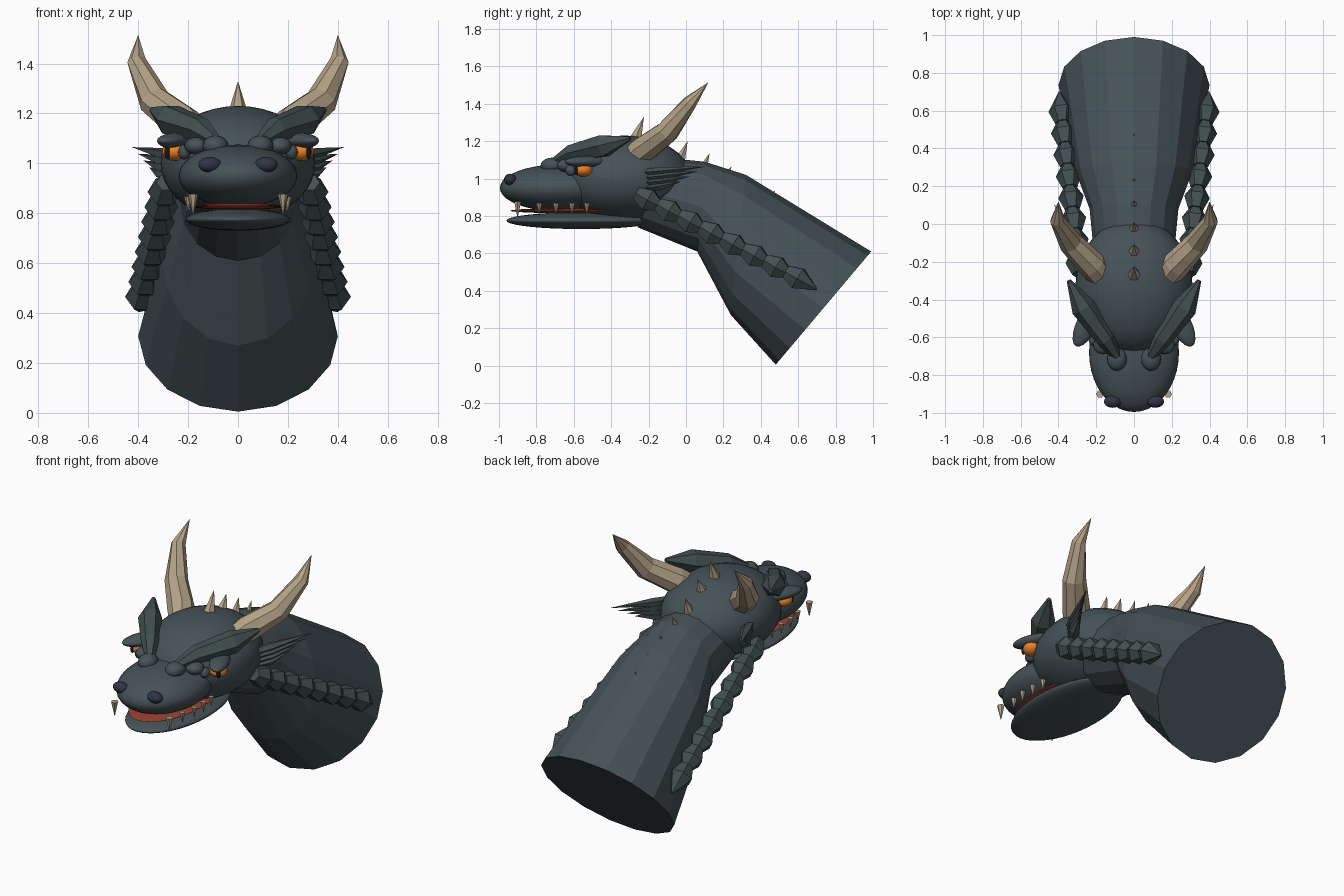
import bpy, bmesh, math
from mathutils import Vector

if "Cube" in bpy.data.objects:
    bpy.data.objects.remove(bpy.data.objects["Cube"])


def material(name, rgb):
    m = bpy.data.materials.new(name)
    m.use_nodes = True
    m.diffuse_color = (*rgb, 1)
    m.node_tree.nodes["Principled BSDF"].inputs["Base Color"].default_value = (*rgb, 1)
    return m


SLATE = material("slate_skin", (0.06, 0.085, 0.095))
SCALE = material("scale_slate", (0.055, 0.08, 0.082))
HORN = material("horn_tan", (0.45, 0.36, 0.24))
ORANGE = material("eye_orange", (0.80, 0.22, 0.02))
BLACK = material("pupil_black", (0.008, 0.008, 0.01))
NOSTRIL = material("nostril_indigo", (0.032, 0.034, 0.06))
RED = material("mouth_red", (0.33, 0.05, 0.03))


def skin_rings(name, rings, mat):
    """Loft a closed surface through rings of points."""
    bm = bmesh.new()
    loops = [[bm.verts.new(p) for p in ring] for ring in rings]
    n = len(loops[0])
    for a, b in zip(loops, loops[1:]):
        for i in range(n):
            j = (i + 1) % n
            bm.faces.new((a[i], a[j], b[j], b[i]))
    bm.faces.new(loops[0][::-1])
    bm.faces.new(loops[-1])
    bmesh.ops.remove_doubles(bm, verts=bm.verts, dist=0.0004)
    bmesh.ops.recalc_face_normals(bm, faces=bm.faces)
    mesh = bpy.data.meshes.new(name)
    bm.to_mesh(mesh)
    bm.free()
    mesh.materials.append(mat)
    obj = bpy.data.objects.new(name, mesh)
    bpy.context.collection.objects.link(obj)
    return obj


def spike(name, path, radii, mat, sides=6, flat=1.0):
    """Faceted tapering tube along a path; flat squashes it vertically."""
    pts = [Vector(p) for p in path]
    rings = []
    for k, p in enumerate(pts):
        d = (pts[min(k + 1, len(pts) - 1)] - pts[max(k - 1, 0)]).normalized()
        ref = Vector((0, 0, 1)) if abs(d.z) < 0.9 else Vector((0, -1, 0))
        u = d.cross(ref).normalized()
        v = u.cross(d) * flat
        angles = [2 * math.pi * i / sides for i in range(sides)]
        rings.append([p + (u * math.cos(t) + v * math.sin(t)) * radii[k] for t in angles])
    return skin_rings(name, rings, mat)


def ellipsoid(name, centre, size, mat, tilt=(0, 0, 0), segments=32):
    bpy.ops.mesh.primitive_uv_sphere_add(segments=segments, ring_count=segments // 2,
                                         radius=1, location=centre, rotation=tilt)
    obj = bpy.context.object
    obj.name = name
    obj.scale = size
    obj.data.materials.append(mat)
    bpy.ops.object.shade_smooth()
    return obj


# Neck: slanted elliptical rings given by lower edge, upper edge and half width
neck_rings = []
for low, high, width in [((-0.26, 0.74), (-0.10, 1.11), 0.21),
                         ((0.06, 0.61), (0.10, 1.09), 0.235),
                         ((0.24, 0.27), (0.32, 1.02), 0.31),
                         ((0.48, 0.005), (0.99, 0.61), 0.40)]:
    lo, hi = Vector((0, *low)), Vector((0, *high))
    mid, half = (lo + hi) / 2, (hi - lo) / 2
    angles = [2 * math.pi * i / 16 for i in range(16)]
    neck_rings.append([mid + half * math.cos(t) + Vector((width * math.sin(t), 0, 0))
                       for t in angles])
skin_rings("neck", neck_rings, SLATE)

# Head masses
ellipsoid("skull", (0, -0.33, 1.0), (0.31, 0.36, 0.23), SLATE, segments=40)
ellipsoid("snout", (0, -0.68, 0.95), (0.238, 0.315, 0.125), SLATE, segments=40)
ellipsoid("lower_jaw", (0, -0.56, 0.775), (0.21, 0.40, 0.045), SLATE, segments=40)
ellipsoid("mouth_lining", (0, -0.60, 0.828), (0.185, 0.34, 0.014), RED)

# Spine spikes, shrinking towards the back
for i in range(7):
    y = -0.28 + 0.122 * i
    z = (1.215, 1.195, 1.12, 1.07, 1.03, 0.985, 0.92)[i]
    tip = (1.33, 1.265, 1.2, 1.135, 1.065, 1.0, 0.94)[i]
    spike(f"spine_spike_{i + 1}", [(0, y, z - 0.03), (0, y + 0.055 - 0.005 * i, tip)],
          [0.045 - 0.005 * i, 0], HORN)

for s, side in ((1, "left"), (-1, "right")):
    # Horns
    spike(f"{side}_horn",
          [(s * 0.18, -0.27, 1.12), (s * 0.22, -0.22, 1.16), (s * 0.335, -0.10, 1.25),
           (s * 0.405, 0.02, 1.405), (s * 0.40, 0.12, 1.515)],
          [0.07, 0.075, 0.064, 0.04, 0], HORN, 8)

    # Brow crests and lumps
    spike(f"{side}_brow_crest",
          [(s * 0.09, -0.70, 1.09), (s * 0.15, -0.61, 1.135),
           (s * 0.27, -0.44, 1.175), (s * 0.345, -0.30, 1.215)],
          [0.025, 0.05, 0.065, 0.012], SCALE, 6)
    ellipsoid(f"{side}_inner_brow", (s * 0.09, -0.715, 1.07), (0.052, 0.062, 0.042), SLATE, segments=20)
    ellipsoid(f"{side}_middle_brow", (s * 0.165, -0.64, 1.07), (0.05, 0.05, 0.035), SLATE, segments=20)
    ellipsoid(f"{side}_upper_eyelid", (s * 0.25, -0.53, 1.09), (0.055, 0.13, 0.032), SLATE,
              (0, 0, s * 0.45), 20)
    ellipsoid(f"{side}_lower_eyelid", (s * 0.215, -0.615, 1.045), (0.025, 0.03, 0.03), SLATE, segments=16)

    # Eyes
    ellipsoid(f"{side}_eye", (s * 0.255, -0.55, 1.047), (0.05, 0.05, 0.037), ORANGE, segments=24)
    ellipsoid(f"{side}_pupil", (s * 0.283, -0.587, 1.047), (0.012, 0.012, 0.028), BLACK, segments=16)

    # Nostrils
    ellipsoid(f"{side}_nostril", (s * 0.113, -0.94, 0.995), (0.046, 0.033, 0.031), NOSTRIL, segments=20)

    # Teeth: one fang followed by smaller ones
    for i, (x, y) in enumerate([(0.18, -0.90), (0.185, -0.785), (0.20, -0.695),
                                (0.20, -0.61), (0.195, -0.53)]):
        big = i == 0
        spike(f"{side}_tooth_{i + 1}",
              [(s * x, y, 0.878 if big else 0.868), (s * x, y, 0.795 if big else 0.81)],
              [0.021 if big else 0.017, 0.002], HORN)

    # Cheek frill
    for i in range(4):
        spike(f"{side}_cheek_spine_{i + 1}",
              [(s * 0.25, -0.25 + 0.01 * i, 1.03 - 0.027 * i),
               (s * 0.305, -0.13, 1.04 - 0.027 * i),
               (s * (0.425 - 0.023 * i), 0.11 - 0.045 * i, 1.065 - 0.027 * i)],
              [0.025, 0.03, 0], SCALE, 5, 0.75)

    # Overlapping scales down the neck
    for i in range(8):
        t = i / 7
        c = Vector((s * (0.295 + 0.09 * t), -0.20 + 0.80 * t, 0.885 - 0.42 * t))
        d = Vector((s * 0.10, 0.86, -0.50))
        spike(f"{side}_neck_scale_{i + 1}", [c - d * 0.075, c, c + d * 0.115],
              [0.04, 0.068, 0.004], SCALE, 6)
